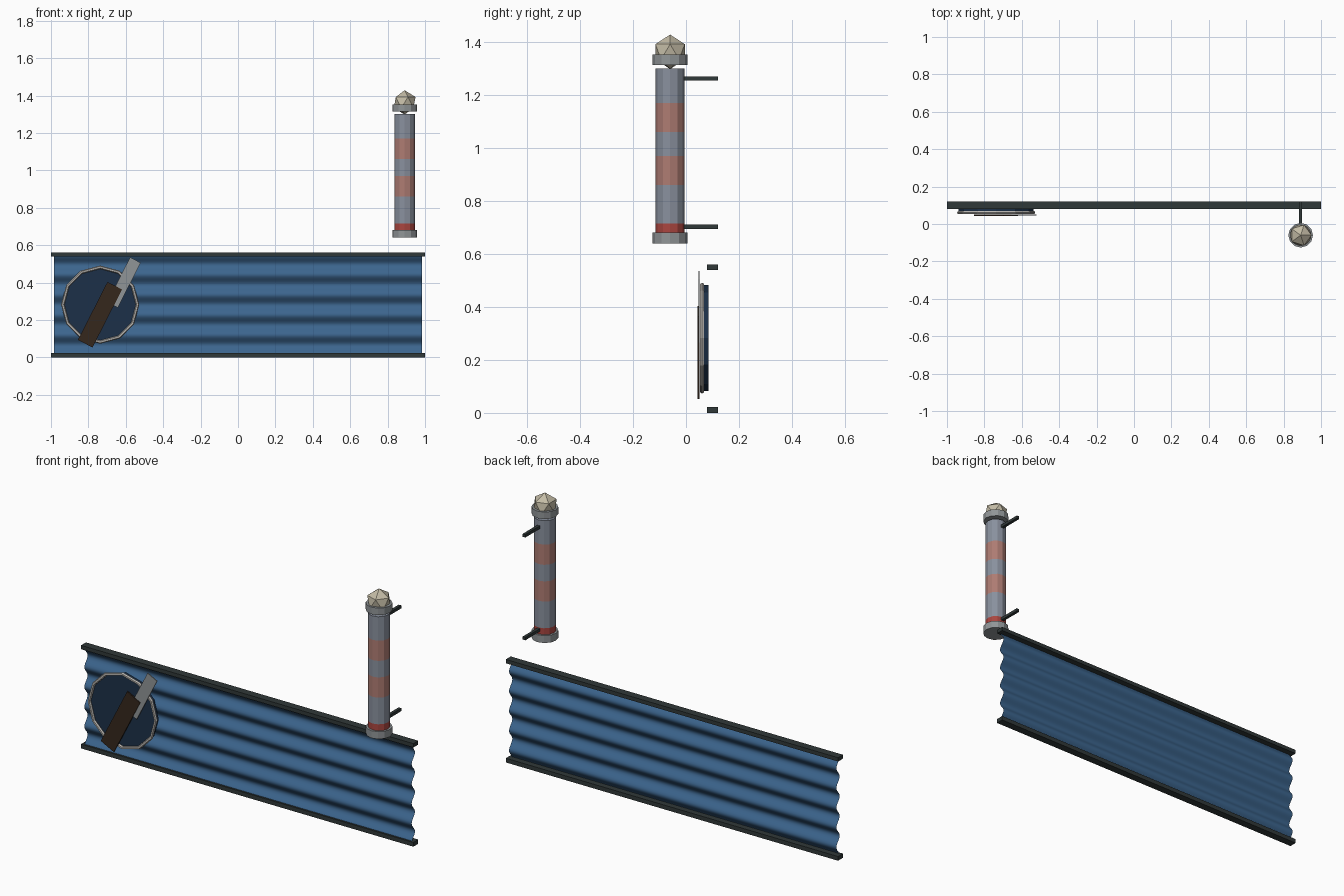
import bpy, bmesh, math
from mathutils import Matrix

if "Cube" in bpy.data.objects:
    bpy.data.objects.remove(bpy.data.objects["Cube"])


def mat(name, r, g, b):
    m = bpy.data.materials.new(name)
    m.diffuse_color = (r, g, b, 1)
    m.use_nodes = True
    m.node_tree.nodes["Principled BSDF"].inputs["Base Color"].default_value = m.diffuse_color
    return m


DARK = mat("dark_iron", 0.03, 0.04, 0.04)
BLUE = mat("blue_paint", 0.045, 0.13, 0.27)
NAVY = mat("navy", 0.012, 0.03, 0.065)
TRIM = mat("pale_trim", 0.5, 0.48, 0.45)
WOOD = mat("brown_wood", 0.035, 0.02, 0.012)
STEEL = mat("steel", 0.28, 0.3, 0.31)
CREAM = mat("cream", 0.55, 0.5, 0.38)
GREY = mat("pole_grey", 0.25, 0.28, 0.34)
PINK = mat("pole_pink", 0.42, 0.2, 0.17)
RED = mat("pole_red", 0.4, 0.06, 0.05)


def finish(name, bm, *mats):
    bmesh.ops.recalc_face_normals(bm, faces=bm.faces)
    me = bpy.data.meshes.new(name)
    bm.to_mesh(me)
    bm.free()
    ob = bpy.data.objects.new(name, me)
    bpy.context.collection.objects.link(ob)
    for m in mats:
        me.materials.append(m)
    return ob


def box(name, centre, size, m, tilt=0):
    bm = bmesh.new()
    mx = Matrix.Translation(centre) @ Matrix.Rotation(tilt, 4, 'Y') @ Matrix.Diagonal((*size, 1))
    bmesh.ops.create_cube(bm, size=1, matrix=mx)
    return finish(name, bm, m)


def cyl(name, centre, r, depth, m, sides=12, turn=0):
    bm = bmesh.new()
    mx = Matrix.Translation(centre) @ Matrix.Rotation(turn, 4, 'X')
    bmesh.ops.create_cone(bm, cap_ends=True, segments=sides, radius1=r, radius2=r,
                          depth=depth, matrix=mx)
    return finish(name, bm, m)


# Rails along the bottom and top of the panel
box("bottom_rail", (0, 0.1, 0.0115), (2, 0.042, 0.023), DARK)
box("top_rail", (0, 0.1, 0.55), (2, 0.042, 0.021), DARK)

# Corrugated sheet: five waves between the rails, open surface
bm = bmesh.new()
steps, z0, z1 = 60, 0.012, 0.55
prev = None
for i in range(steps + 1):
    t = i / steps
    y = 0.1 - 0.014 * math.cos(t * 5 * 2 * math.pi)
    z = z0 + (z1 - z0) * t
    row = [bm.verts.new((x, y, z)) for x in (-0.985, 0.985)]
    if prev:
        bm.faces.new((prev[0], prev[1], row[1], row[0])).smooth = True
    prev = row
finish("corrugated_sheet", bm, BLUE)

# Round sign with raised rim
SX, SZ = -0.737, 0.282
cyl("sign_disc", (SX, 0.076, SZ), 0.2, 0.018, NAVY, turn=math.pi / 2)
bpy.ops.mesh.primitive_torus_add(major_segments=12, minor_segments=6, major_radius=0.2,
                                 minor_radius=0.009, location=(SX, 0.061, SZ),
                                 rotation=(math.pi / 2, 0, 0))
rim = bpy.context.object
rim.name = "sign_rim"
rim.data.materials.append(TRIM)

# Razor: steel blade behind a brown handle
TILT = math.radians(27)
box("razor_blade", (-0.61, 0.049, 0.4), (0.064, 0.005, 0.27), STEEL, TILT)
box("razor_handle", (-0.738, 0.047, 0.228), (0.088, 0.008, 0.348), WOOD, TILT)

# Striped pole: one column with banded faces
PX, PY = 0.891, -0.06
levels = (0.68, 0.715, 0.86, 0.97, 1.06, 1.17, 1.3)
bands = (2, 0, 1, 0, 1, 0)
bm = bmesh.new()
rings = []
for z in levels:
    rings.append([bm.verts.new((PX + 0.055 * math.sin(k * math.pi / 6),
                                PY + 0.055 * math.cos(k * math.pi / 6), z)) for k in range(12)])
for lo, hi, band in zip(rings, rings[1:], bands):
    for k in range(12):
        n = (k + 1) % 12
        bm.faces.new((lo[k], lo[n], hi[n], hi[k])).material_index = band
bm.faces.new(rings[0])
bm.faces.new(rings[-1])
finish("pole_column", bm, GREY, PINK, RED)

# Pole end caps and finial
cyl("pole_base_cap", (PX, PY, 0.66), 0.066, 0.04, STEEL)
cyl("pole_top_cap", (PX, PY, 1.333), 0.066, 0.038, STEEL)
bm = bmesh.new()
bmesh.ops.create_icosphere(bm, subdivisions=1, radius=0.065,
                           matrix=Matrix.Translation((PX, PY, 1.363)))
finish("pole_finial", bm, CREAM)

# Wall brackets
for name, z in (("lower_bracket", 0.703), ("upper_bracket", 1.262)):
    box(name, (PX, 0.04, z), (0.016, 0.16, 0.016), DARK)
